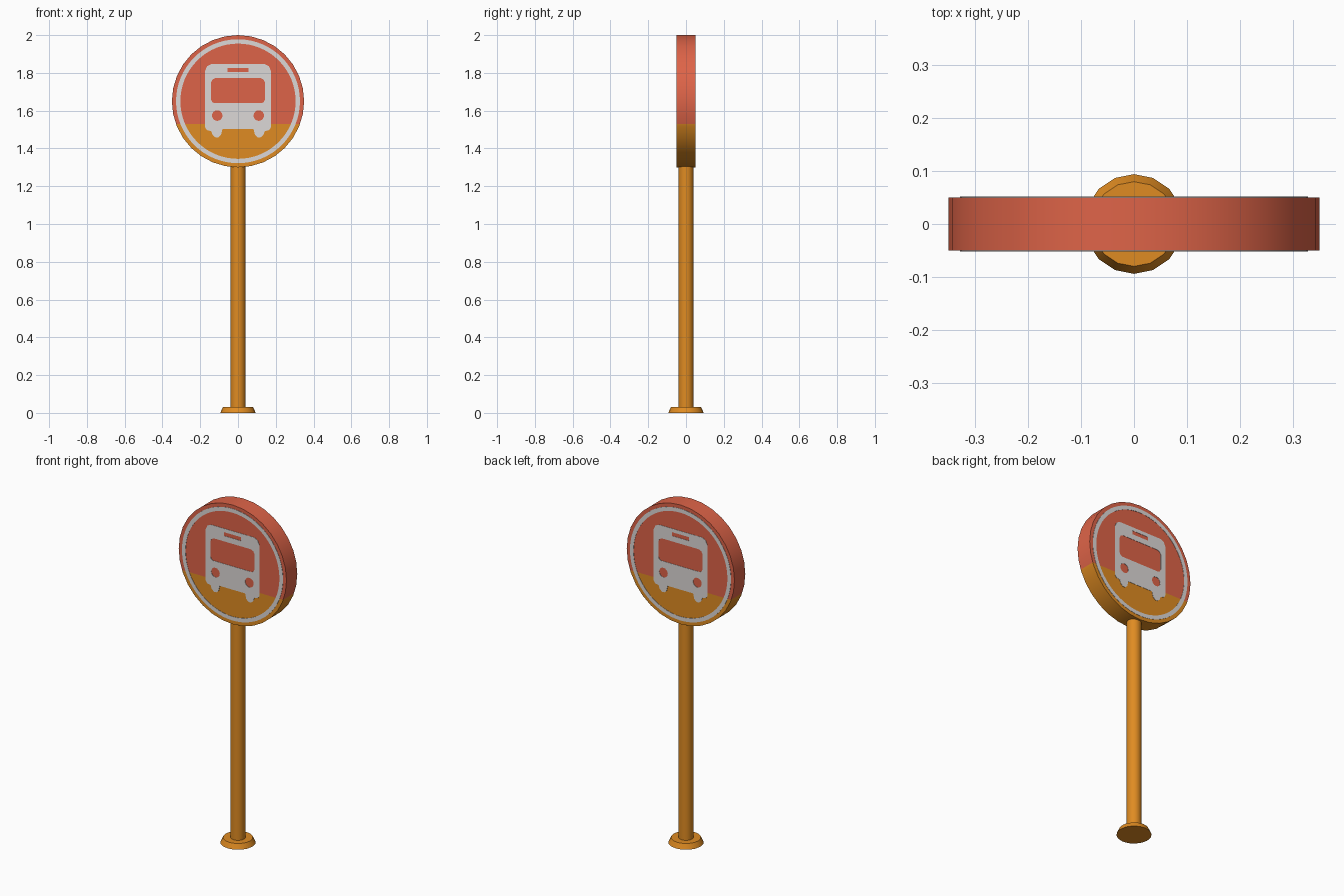
import bpy, bmesh, math
from mathutils import Vector

if "Cube" in bpy.data.objects:
    bpy.data.objects.remove(bpy.data.objects["Cube"])

RED_Z, DISC_Z, DISC_R, DISC_Y = 1.53, 1.65, 0.35, 0.05


def material(name, rgb):
    m = bpy.data.materials.new(name)
    m.diffuse_color = (*rgb, 1)
    m.use_nodes = True
    m.node_tree.nodes["Principled BSDF"].inputs["Base Color"].default_value = m.diffuse_color
    return m


red = material("sign_red", (0.73, 0.127, 0.065))
orange = material("post_orange", (0.74, 0.26, 0.016))
white = material("symbol_white", (0.72, 0.69, 0.68))


def cone(name, r1, r2, z0, z1, sides, mat):
    bpy.ops.mesh.primitive_cone_add(vertices=sides, radius1=r1, radius2=r2, depth=z1 - z0,
                                    location=(0, 0, (z0 + z1) / 2))
    ob = bpy.context.object
    ob.name = name
    ob.data.materials.append(mat)
    bpy.ops.object.shade_smooth_by_angle(angle=math.radians(35))
    return ob


def circle(cx, cz, r, n):
    return [(cx + r * math.cos(2 * math.pi * i / n), cz + r * math.sin(2 * math.pi * i / n))
            for i in range(n)]


def mirrored(half):
    # right half outline, top to bottom, closed by its mirror image
    return half + [(-x, z) for x, z in reversed(half)]


def plate(name, outlines, y):
    # thin filled plate in the xz plane; inner outlines become holes
    cu = bpy.data.curves.new(name, 'CURVE')
    cu.dimensions = '2D'
    cu.fill_mode = 'BOTH'
    cu.extrude = 0.001
    for pts in outlines:
        sp = cu.splines.new('POLY')
        sp.points.add(len(pts) - 1)
        for p, (x, z) in zip(sp.points, pts):
            p.co = (x, z, 0, 1)
        sp.use_cyclic_u = True
    ob = bpy.data.objects.new(name, cu)
    bpy.context.collection.objects.link(ob)
    ob.location.y = y
    ob.rotation_euler.x = math.pi / 2
    cu.materials.append(white)
    bpy.ops.object.select_all(action='DESELECT')
    ob.select_set(True)
    bpy.context.view_layer.objects.active = ob
    bpy.ops.object.convert(target='MESH')


# post and foot
cone("foot", 0.094, 0.08, 0, 0.03, 16, orange)
cone("post", 0.04, 0.04, 0.03, 1.31, 16, orange)

# sign disc, red above the split line and orange below
bpy.ops.mesh.primitive_cylinder_add(vertices=32, radius=DISC_R, depth=2 * DISC_Y)
disc = bpy.context.object
disc.name = "sign_disc"
disc.data.materials.append(red)
disc.data.materials.append(orange)
bm = bmesh.new()
bm.from_mesh(disc.data)
for v in bm.verts:
    x, y, z = v.co
    v.co = Vector((x, -z, y + DISC_Z))
bmesh.ops.bisect_plane(bm, geom=bm.verts[:] + bm.edges[:] + bm.faces[:],
                       plane_co=(0, 0, RED_Z), plane_no=(0, 0, 1))
bmesh.ops.recalc_face_normals(bm, faces=bm.faces[:])
for f in bm.faces:
    f.material_index = 0 if f.calc_center_median().z > RED_Z else 1
bm.to_mesh(disc.data)
bm.free()
bpy.ops.object.shade_smooth_by_angle(angle=math.radians(35))

# bus symbol outlines: body with wheels, windscreen, route panel, headlights
body = mirrored([(0.14, 1.847), (0.163, 1.836), (0.175, 1.81), (0.175, 1.512), (0.165, 1.497),
                 (0.142, 1.492), (0.135, 1.472), (0.12, 1.459), (0.104, 1.459), (0.09, 1.472),
                 (0.082, 1.503)])
screen = mirrored([(0.12, 1.772), (0.135, 1.765), (0.143, 1.75), (0.143, 1.66), (0.137, 1.646),
                   (0.125, 1.64)])
panel = mirrored([(0.055, 1.826), (0.055, 1.804)])
lights = [circle(s * 0.11, 1.574, 0.028, 16) for s in (-1, 1)]

# both sides carry the same ring and symbol
for side, s in (("front", -1), ("back", 1)):
    y = s * (DISC_Y + 0.0005)
    plate(side + "_ring", [circle(0, DISC_Z, r, 64) for r in (0.328, 0.305)], y)
    plate(side + "_bus_symbol", [body, screen, panel] + lights, y)
